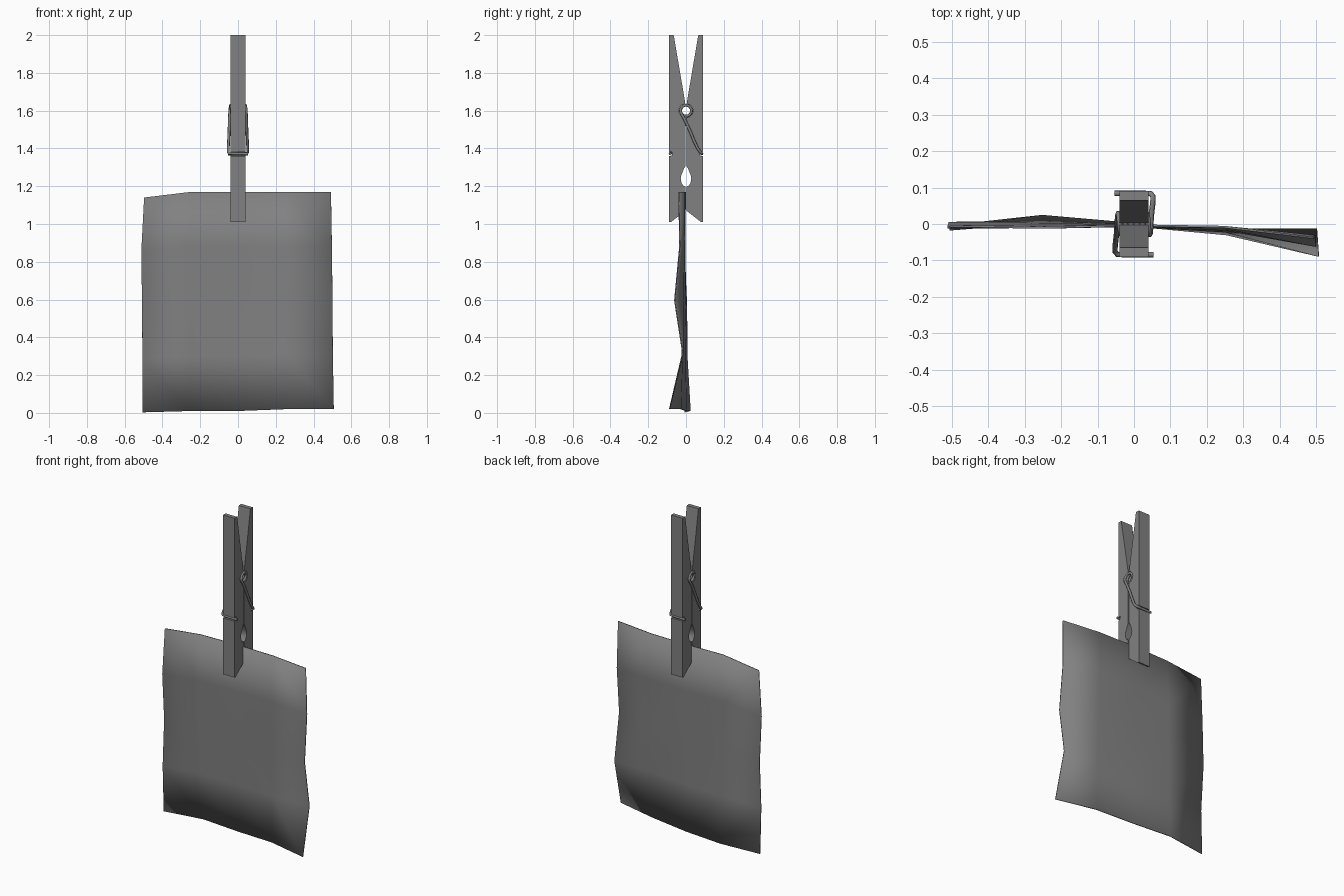
import bpy, bmesh
from math import sin, cos, radians
from mathutils import Vector

cube = bpy.data.objects.get("Cube")
if cube:
    bpy.data.objects.remove(cube, do_unlink=True)

# One grey for every part
grey = bpy.data.materials.new("mid_grey")
grey.use_nodes = True
GREY = (0.22, 0.22, 0.22, 1)
grey.diffuse_color = GREY
grey.node_tree.nodes["Principled BSDF"].inputs["Base Color"].default_value = GREY


def finish(obj, angle):
    obj.data.materials.append(grey)
    bpy.ops.object.select_all(action='DESELECT')
    obj.select_set(True)
    bpy.context.view_layer.objects.active = obj
    bpy.ops.object.shade_smooth_by_angle(angle=radians(angle))


def mesh_object(name, bm):
    bmesh.ops.recalc_face_normals(bm, faces=bm.faces)
    mesh = bpy.data.meshes.new(name)
    bm.to_mesh(mesh)
    bm.free()
    obj = bpy.data.objects.new(name, mesh)
    bpy.context.collection.objects.link(obj)
    return obj


# Clothespin halves: side profile (y, z) extruded across x
COIL_Z = 1.6
HALF_W = 0.04
GAP = 0.003


def pin_profile():
    pts = [(0.09, 1.01), (0.09, 1.36), (0.075, 1.362), (0.073, 1.38),
           (0.084, 1.385), (0.09, 1.38), (0.09, 2.0), (0.065, 2.0)]
    # seat for the coil
    for i in range(11):
        a = radians(85 - 17 * i)
        pts.append((max(GAP, 0.037 * cos(a)), COIL_Z + 0.037 * sin(a)))
    # leaf-shaped hole
    pts += [(GAP, 1.305), (0.01, 1.295), (0.018, 1.275), (0.026, 1.255),
            (0.028, 1.238), (0.024, 1.218), (0.015, 1.204), (GAP, 1.198)]
    # tapered jaw
    pts += [(GAP, 1.07), (0.08, 1.01)]
    return pts


def pin_half(name, side):
    bm = bmesh.new()
    face = bm.faces.new([bm.verts.new((-HALF_W, side * y, z))
                         for y, z in pin_profile()])
    new = bmesh.ops.extrude_face_region(bm, geom=[face])["geom"]
    verts = [g for g in new if isinstance(g, bmesh.types.BMVert)]
    bmesh.ops.translate(bm, verts=verts, vec=(2 * HALF_W, 0, 0))
    finish(mesh_object(name, bm), 25)


pin_half("pin_front_half", -1)
pin_half("pin_back_half", 1)

# Wire spring: a coil with one arm at each end, alike under a half turn
arm = [Vector(p) for p in (
    (0.046, -0.008, 1.555), (0.047, 0.018, 1.5), (0.05, 0.045, 1.435),
    (0.052, 0.062, 1.4), (0.052, 0.076, 1.38), (0.046, 0.083, 1.374),
    (0.03, 0.084, 1.373), (-0.054, 0.084, 1.371))]
STEPS = 110
START, END = -25, 205 + 5 * 360
coil = []
for i in range(STEPS + 1):
    t = i / STEPS
    a = radians(START + (END - START) * t)
    coil.append(Vector((-0.044 + 0.088 * t, 0.029 * cos(a),
                        COIL_Z + 0.029 * sin(a))))
path = [Vector((-p.x, -p.y, p.z)) for p in reversed(arm)] + coil + arm

curve = bpy.data.curves.new("spring", 'CURVE')
curve.dimensions = '3D'
curve.bevel_depth = 0.0075
curve.bevel_resolution = 2
curve.use_fill_caps = True
spline = curve.splines.new('POLY')
spline.points.add(len(path) - 1)
for point, p in zip(spline.points, path):
    point.co = (*p, 1)
spring = bpy.data.objects.new("spring", curve)
bpy.context.collection.objects.link(spring)
bpy.ops.object.select_all(action='DESELECT')
spring.select_set(True)
bpy.context.view_layer.objects.active = spring
bpy.ops.object.convert(target='MESH')
finish(bpy.context.object, 50)

# Hanging sheet: a coarse wavy grid, rows from top to bottom
waves = [(-0.006, -0.01, -0.004, -0.008, -0.038),
         (-0.01, -0.008, -0.005, -0.01, -0.033),
         (0.003, 0.0, -0.005, -0.015, -0.06),
         (-0.015, 0.005, -0.004, -0.02, -0.016),
         (-0.006, 0.022, 0.0, -0.028, -0.087)]
left_x = (-0.497, -0.512, -0.508, -0.506, -0.505)
right_x = (0.492, 0.497, 0.5, 0.502, 0.507)
top_z = (1.14, 1.17, 1.17, 1.17, 1.17)
bottom_z = (0.003, 0.01, 0.01, 0.02, 0.02)

bm = bmesh.new()
grid = []
for r, row in enumerate(waves):
    line = []
    for c, y in enumerate(row):
        x = left_x[r] + (right_x[r] - left_x[r]) * c / 4
        z = top_z[c] + (bottom_z[c] - top_z[c]) * r / 4
        line.append(bm.verts.new((x, y, z)))
    grid.append(line)
for r in range(4):
    for c in range(4):
        bm.faces.new((grid[r][c], grid[r + 1][c],
                      grid[r + 1][c + 1], grid[r][c + 1]))
sheet = mesh_object("hanging_sheet", bm)
thick = sheet.modifiers.new("thickness", 'SOLIDIFY')
thick.thickness = 0.006
thick.offset = 0
finish(sheet, 40)
